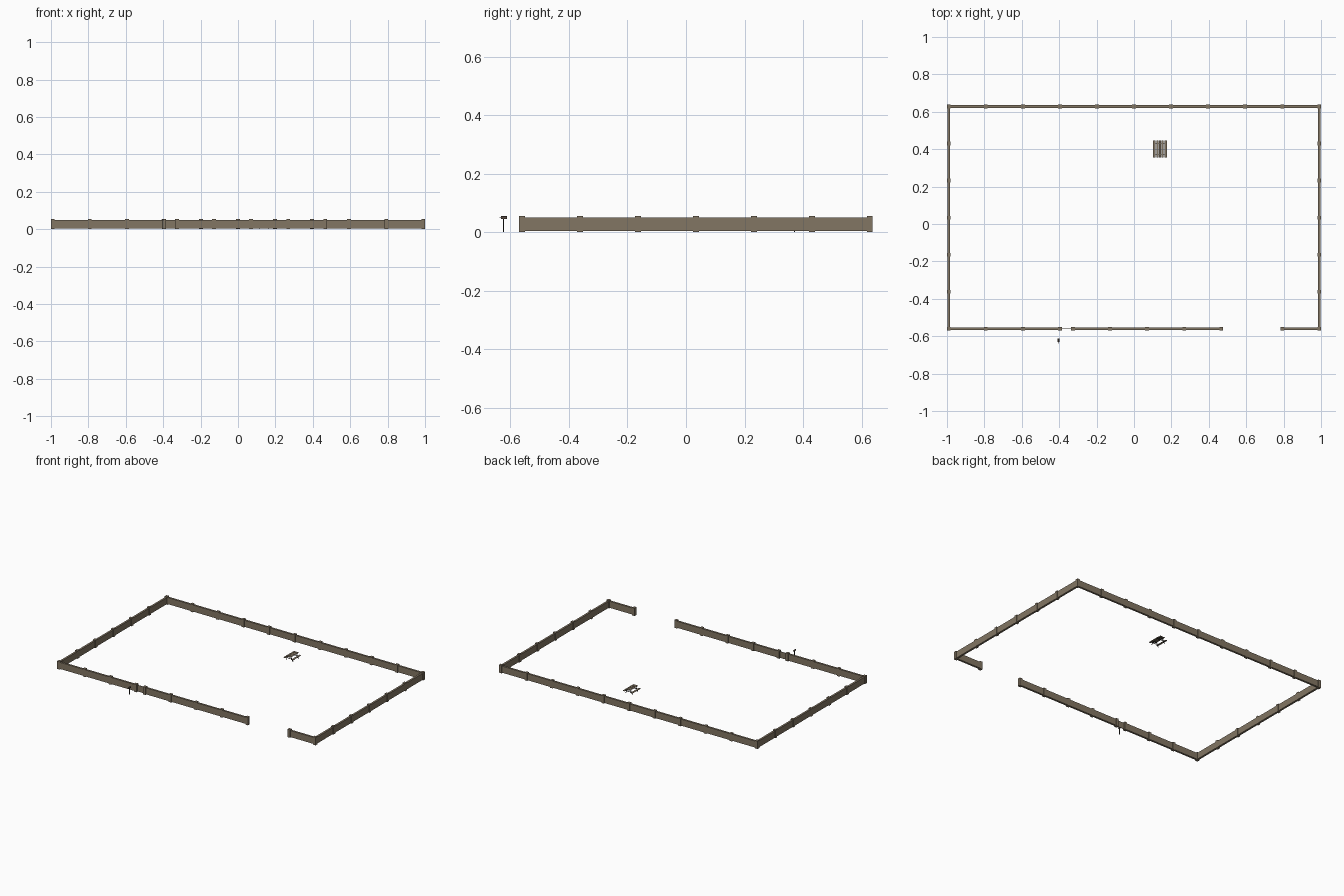
import bpy, bmesh, math
from mathutils import Matrix

if "Cube" in bpy.data.objects:
    bpy.data.objects.remove(bpy.data.objects["Cube"])


def material(name, rgb):
    m = bpy.data.materials.new(name)
    m.diffuse_color = (*rgb, 1)
    m.use_nodes = True
    m.node_tree.nodes["Principled BSDF"].inputs["Base Color"].default_value = m.diffuse_color
    return m


WOOD = material("weathered wood", (0.225, 0.18, 0.125))
IRON = material("dark iron", (0.025, 0.023, 0.02))
TIN = material("brown tin", (0.09, 0.065, 0.05))


def finish(name, bm, mat):
    mesh = bpy.data.meshes.new(name)
    bm.to_mesh(mesh)
    bm.free()
    mesh.materials.append(mat)
    ob = bpy.data.objects.new(name, mesh)
    bpy.context.collection.objects.link(ob)
    return ob


def add_box(bm, lo, hi):
    c = [(a + b) / 2 for a, b in zip(lo, hi)]
    s = [b - a for a, b in zip(lo, hi)]
    bmesh.ops.create_cube(bm, size=1, matrix=Matrix.Translation(c) @ Matrix.Diagonal((*s, 1)))


def box(name, lo, hi, mat):
    bm = bmesh.new()
    add_box(bm, lo, hi)
    return finish(name, bm, mat)


def beam(bm, a, b, y, t):
    """Square bar in the xz plane from a to b."""
    dx, dz = b[0] - a[0], b[1] - a[1]
    m = (Matrix.Translation(((a[0] + b[0]) / 2, y, (a[1] + b[1]) / 2))
         @ Matrix.Rotation(-math.atan2(dz, dx), 4, 'Y')
         @ Matrix.Diagonal((math.hypot(dx, dz), t, t, 1)))
    bmesh.ops.create_cube(bm, size=1, matrix=m)


STEP, XE, YB, YF = 0.198, 0.99, 0.628, -0.560
WALL, POST = 0.007, 0.010          # half thicknesses

# Fence runs: start point, direction, number of panels
runs = [("back_fence", (-XE, YB), (1, 0), 10),
        ("left_fence", (-XE, YF), (0, 1), 6),
        ("right_fence", (XE, YF), (0, 1), 6),
        ("front_left_fence", (-XE, YF), (1, 0), 3),
        ("front_middle_fence", (-0.326, YF), (1, 0), 4),
        ("front_right_fence", (0.792, YF), (1, 0), 1)]
posts = set()
for name, (x, y), (dx, dy), n in runs:
    ex, ey = x + dx * STEP * n, y + dy * STEP * n
    box(name, (x - dy * WALL, y - dx * WALL, 0.004),
        (ex + dy * WALL, ey + dx * WALL, 0.0495), WOOD)
    for i in range(n + 1):
        posts.add((round(x + dx * STEP * i, 3), round(y + dy * STEP * i, 3)))

# Fence posts
bm = bmesh.new()
for x, y in sorted(posts):
    add_box(bm, (x - POST, y - POST, 0), (x + POST, y + POST, 0.055))
finish("fence_posts", bm, WOOD)

# Narrow gate
box("gate", (-0.388, YF - 0.0015, 0.004), (-0.334, YF + 0.0015, 0.0485), WOOD)

# Picnic table: slatted top and benches
TX, TY, HL = 0.139, 0.401, 0.045
bm = bmesh.new()
for i in (-1, 0, 1):
    add_box(bm, (TX + i * 0.0125 - 0.0055, TY - HL, 0.0345),
            (TX + i * 0.0125 + 0.0055, TY + HL, 0.037))
finish("table_top", bm, WOOD)
bm = bmesh.new()
for s in (-1, 1):
    add_box(bm, (TX + s * 0.030 - 0.007, TY - HL, 0.020),
            (TX + s * 0.030 + 0.007, TY + HL, 0.0225))
finish("table_benches", bm, WOOD)

# Picnic table: splayed legs and braces
bm = bmesh.new()
for y in (TY - 0.03, TY + 0.03):
    for s in (-1, 1):
        beam(bm, (TX + s * 0.027, 0.001), (TX + s * 0.011, 0.034), y, 0.003)
    beam(bm, (TX - 0.036, 0.0185), (TX + 0.036, 0.0185), y, 0.003)
    beam(bm, (TX - 0.017, 0.033), (TX + 0.017, 0.033), y, 0.003)
finish("table_frame", bm, IRON)

# Letter box with rounded top, on a thin post
MX, MY = -0.404, -0.622
box("letter_box_post", (MX - 0.0015, MY - 0.0025, 0), (MX + 0.0015, MY + 0.0005, 0.046), IRON)
bm = bmesh.new()
r = 0.0045
profile = [(-r, 0.0455), (r, 0.0455)] + [
    (r * math.cos(math.pi * k / 8), 0.050 + r * math.sin(math.pi * k / 8)) for k in range(9)]
face = bm.faces.new([bm.verts.new((MX + x, -0.632, z)) for x, z in profile])
ext = bmesh.ops.extrude_face_region(bm, geom=[face])
bmesh.ops.translate(bm, vec=(0, 0.020, 0),
                    verts=[v for v in ext["geom"] if isinstance(v, bmesh.types.BMVert)])
bmesh.ops.recalc_face_normals(bm, faces=bm.faces)
finish("letter_box", bm, TIN)
box("letter_box_handle", (MX - 0.001, -0.638, 0.050), (MX + 0.001, -0.631, 0.052), IRON)
